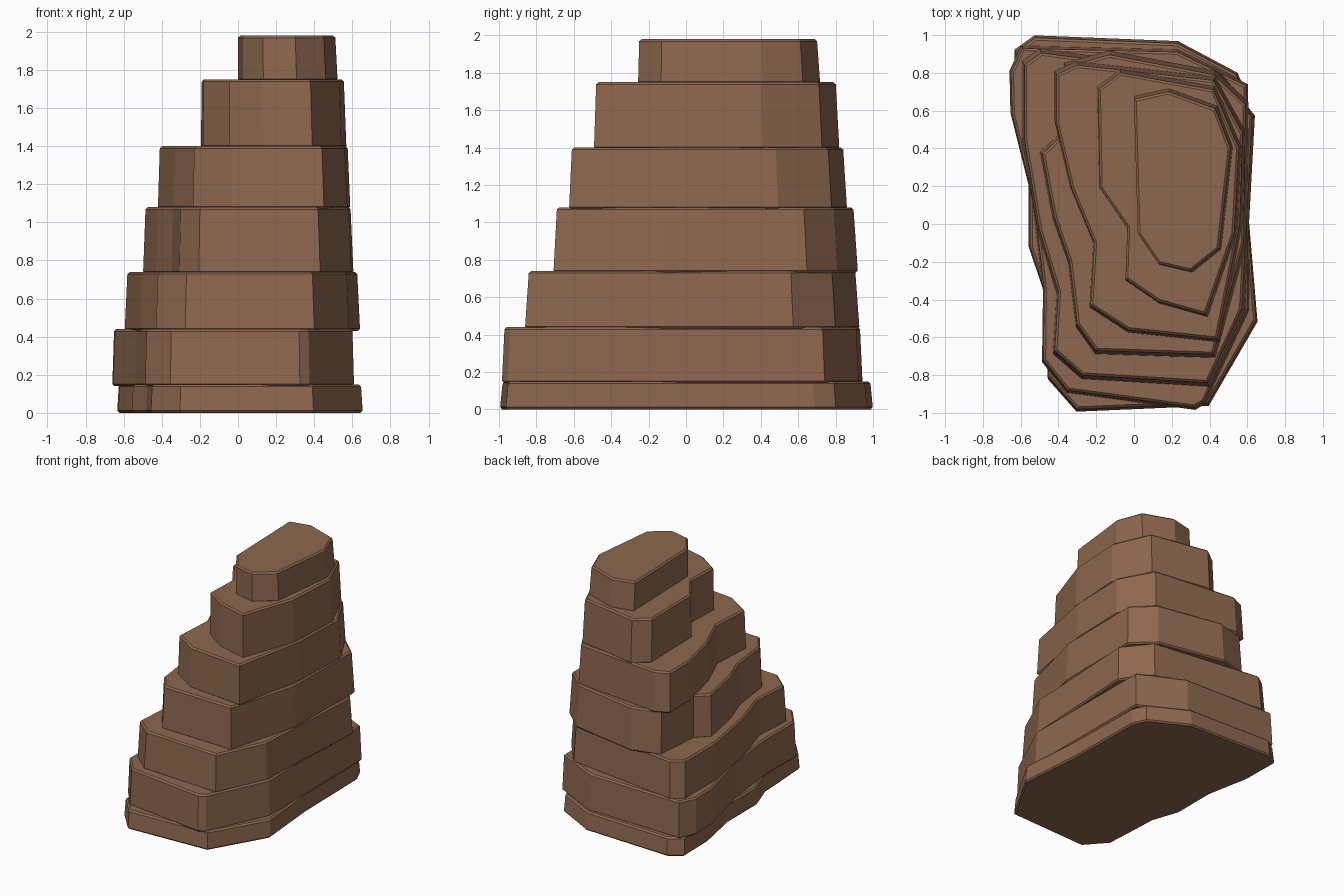
import bpy
import bmesh

# Remove the default cube only
cube = bpy.data.objects.get("Cube")
if cube:
    bpy.data.objects.remove(cube, do_unlink=True)

# Single brown rock colour
rock = bpy.data.materials.new("brown_rock")
rock.use_nodes = True
colour = (0.27, 0.137, 0.077, 1)
rock.diffuse_color = colour
shader = next(n for n in rock.node_tree.nodes if n.type == "BSDF_PRINCIPLED")
shader.inputs["Base Color"].default_value = colour
shader.inputs["Roughness"].default_value = 0.9


def terrace(name, low, high, flare, outline):
    """Flat-faced slab: outline at the top, flared at the foot, chamfered rims."""
    bm = bmesh.new()
    bottom = [bm.verts.new((x * flare, y * flare, low)) for x, y in outline]
    top = [bm.verts.new((x, y, high)) for x, y in outline]
    caps = [bm.faces.new(top), bm.faces.new(bottom[::-1])]
    count = len(outline)
    for i in range(count):
        j = (i + 1) % count
        bm.faces.new((bottom[i], bottom[j], top[j], top[i]))
    bmesh.ops.recalc_face_normals(bm, faces=bm.faces[:])
    rims = [edge for face in caps for edge in face.edges]
    bmesh.ops.bevel(bm, geom=rims, offset=0.012, offset_type="OFFSET",
                    segments=1, profile=0.5, affect="EDGES")
    mesh = bpy.data.meshes.new(name)
    bm.to_mesh(mesh)
    bm.free()
    mesh.materials.append(rock)
    obj = bpy.data.objects.new(name, mesh)
    bpy.context.collection.objects.link(obj)
    return obj


# Broad foot of the rock
terrace("base_slab", 0, 0.15, 1.015, [
    (-.45, -.81), (-.3, -.98), (.39, -.95), (.645, -.51), (.6, .02), (.59, .68),
    (.54, .79), (.23, .955), (-.52, .985), (-.625, .91), (-.62, .6),
    (-.55, .24), (-.55, -.12), (-.475, -.34), (-.465, -.55)])

# Lower terraces
terrace("lower_terrace", 0.14, 0.44, 1.015, [
    (-.35, -.88), (.32, -.97), (.37, -.94), (.6, -.45), (.595, .73), (.23, .91),
    (-.59, .93), (-.65, .8), (-.645, .58), (-.53, .12), (-.475, -.35), (-.48, -.72)])
terrace("third_terrace", 0.43, 0.74, 1.025, [
    (-.27, -.8), (.39, -.84), (.57, -.45), (.625, .56), (.45, .78), (-.49, .905),
    (-.58, .84), (-.58, .45), (-.5, -.03), (-.4, -.36), (-.42, -.67)])

# Middle terraces
terrace("middle_terrace", 0.73, 1.08, 1.027, [
    (-.2, -.67), (.42, -.69), (.58, -.1), (.59, .63), (.42, .79), (-.13, .895),
    (-.36, .83), (-.39, .46), (-.485, .37), (-.42, .03), (-.34, -.2), (-.3, -.53)])
terrace("fifth_terrace", 1.07, 1.4, 1.025, [
    (-.03, -.56), (.44, -.61), (.56, 0), (.575, .48), (.42, .76), (-.3, .84),
    (-.41, .79), (-.41, .53), (-.33, .19), (-.21, -.1), (-.23, -.43)])

# Summit
terrace("upper_terrace", 1.39, 1.75, 1.025, [
    (.13, -.41), (.38, -.48), (.53, -.05), (.555, .4), (.42, .71), (-.07, .8),
    (-.19, .71), (-.18, .19), (-.035, -.02), (-.045, -.29)])
terrace("summit_block", 1.74, 1.98, 1.025, [
    (.13, -.21), (.3, -.25), (.45, -.13), (.51, .4), (.43, .61), (.18, .7),
    (0, .66), (.02, -.05)])
